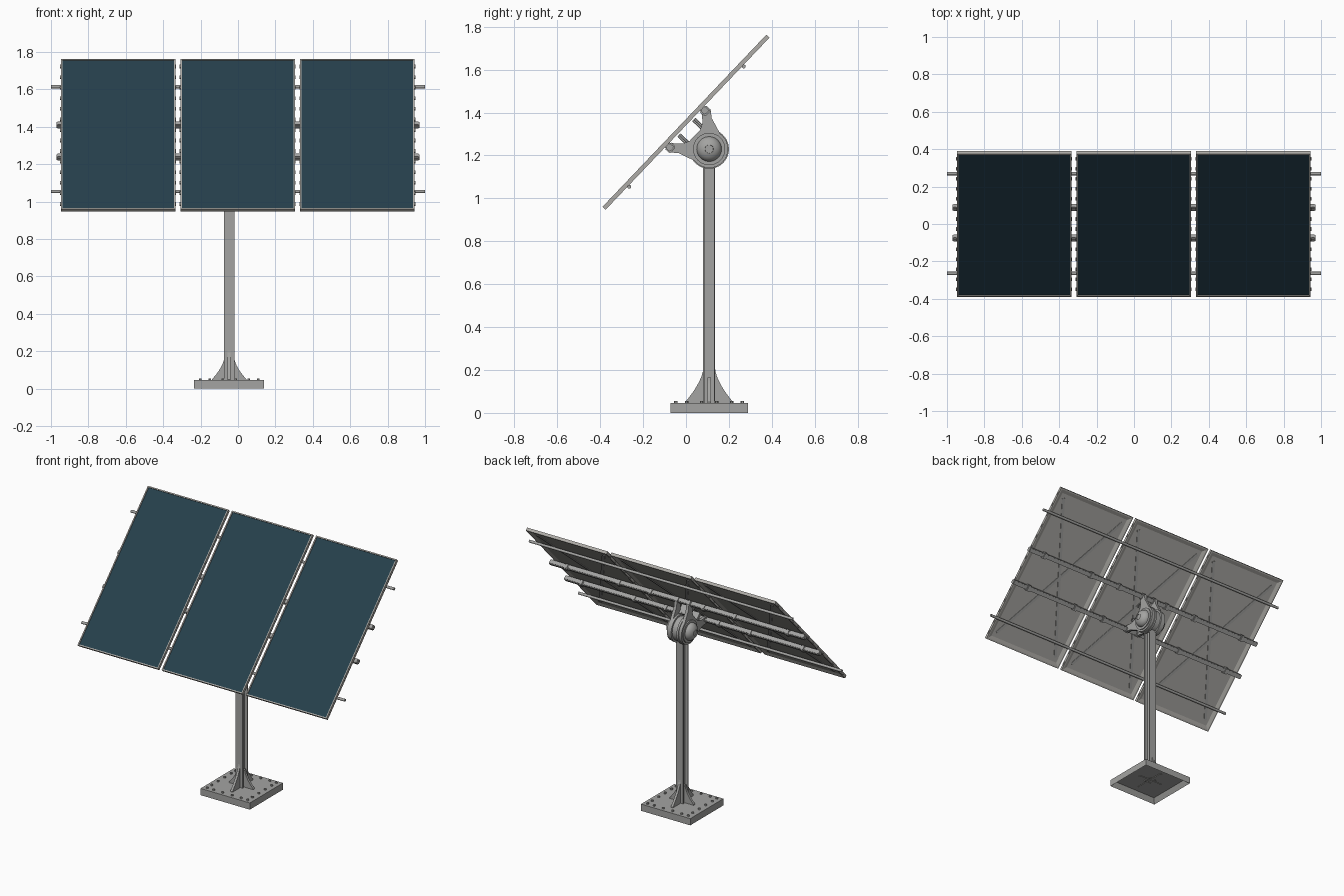
import bpy, bmesh, math
from mathutils import Matrix, Vector

if "Cube" in bpy.data.objects:
    bpy.data.objects.remove(bpy.data.objects["Cube"])

def material(name, rgb):
    m = bpy.data.materials.new(name)
    m.diffuse_color = (*rgb, 1)
    m.use_nodes = True
    m.node_tree.nodes["Principled BSDF"].inputs["Base Color"].default_value = m.diffuse_color
    return m

STEEL = material("grey_steel", (0.37, 0.37, 0.36))
FRAME = material("light_aluminium", (0.42, 0.41, 0.385))
GLASS = material("dark_blue_glass", (0.019, 0.05, 0.071))

T = Matrix.Translation
PX, PY, AXLE_Z = -0.047, 0.108, 1.23            # post centre and axle height
TILT = T((0, 0, 1.355)) @ Matrix.Rotation(math.radians(46.4), 4, 'X')
HEAD = T((PX, PY, AXLE_Z)) @ Matrix.Rotation(math.radians(46.4), 4, 'X')

def finish(name, bm, mats, M=Matrix(), smooth=False):
    bmesh.ops.recalc_face_normals(bm, faces=bm.faces)
    me = bpy.data.meshes.new(name)
    bm.to_mesh(me)
    bm.free()
    ob = bpy.data.objects.new(name, me)
    bpy.context.collection.objects.link(ob)
    for m in mats:
        me.materials.append(m)
    ob.matrix_world = M
    if smooth:
        bpy.ops.object.select_all(action='DESELECT')
        ob.select_set(True)
        bpy.context.view_layer.objects.active = ob
        bpy.ops.object.shade_smooth_by_angle(angle=math.radians(35))
    return ob

def add_box(bm, size, loc=(0, 0, 0), rot=Matrix()):
    return bmesh.ops.create_cube(bm, size=1, matrix=T(loc) @ rot @ Matrix.Diagonal((*size, 1)))

def add_cyl(bm, r, depth, loc, axis='Z', seg=16):
    rot = Matrix.Rotation(math.pi / 2, 4, 'Y') if axis == 'X' else Matrix()
    bmesh.ops.create_cone(bm, cap_ends=True, segments=seg, radius1=r, radius2=r,
                          depth=depth, matrix=T(loc) @ rot)

def add_prism(bm, pts, thick, M):
    """Extrude a 2D outline, centred on its own plane."""
    f = bm.faces.new([bm.verts.new(M @ Vector((x, y, -thick / 2))) for x, y in pts])
    d = M.to_3x3() @ Vector((0, 0, thick))
    ext = bmesh.ops.extrude_face_region(bm, geom=[f], use_keep_orig=True)['geom']
    bmesh.ops.translate(bm, vec=d, verts=[v for v in ext if isinstance(v, bmesh.types.BMVert)])

# --- base plate, hollow underneath ---
bm = bmesh.new()
add_box(bm, (0.374, 0.36, 0.046), (0, 0, 0.023))
bottom = min(bm.faces, key=lambda f: f.calc_center_median().z)
bmesh.ops.inset_region(bm, faces=[bottom], thickness=0.028)
bmesh.ops.translate(bm, vec=(0, 0, 0.034), verts=bottom.verts)
finish("base_plate", bm, [STEEL], T((PX, PY, 0)))

# --- anchor bolts around the edge ---
bm = bmesh.new()
spots = set()
for a in (-0.155, -0.105, -0.035, 0.035, 0.105, 0.155):
    for s in (-0.155, 0.155):
        spots |= {(a, s), (s, a)}
for x, y in spots:
    add_cyl(bm, 0.008, 0.012, (x, y, 0.049), seg=6)
finish("anchor_bolts", bm, [STEEL], T((PX, PY, 0)))

# --- I-beam post ---
h, w, t = 0.028, 0.027, 0.006
half = [(w, -h), (w, -h + t), (0.005, -h + t), (0.005, h - t), (w, h - t), (w, h)]
bm = bmesh.new()
add_prism(bm, half + [(-x, y) for x, y in reversed(half)], 1.13, T((0, 0, 0.595)))
finish("post", bm, [STEEL], T((PX, PY, 0)))

# --- four curved gussets ---
bm = bmesh.new()
UP = Matrix.Rotation(math.pi / 2, 4, 'X')
for k in range(4):
    reach, top = ((0.092, 0.165), (0.112, 0.21))[k % 2]
    inner = 0.004 if k % 2 == 0 else 0.026
    start = 0.027
    curve = [(start + (reach - start) * (1 - s) ** 1.6, 0.05 + (top - 0.05) * s)
             for s in [i / 8 for i in range(9)]]
    pts = [(inner, 0.03), (reach, 0.03)] + curve + [(inner, top)]
    add_prism(bm, pts, 0.016, Matrix.Rotation(k * math.pi / 2, 4, 'Z') @ UP)
finish("post_gussets", bm, [STEEL], T((PX, PY, 0)))

# --- pivot head: stacked drums with domed ends, revolved about the axle ---
side = [(0, 0.08), (0.02, 0.08), (0.02, 0.092), (0.034, 0.092), (0.034, 0.075), (0.062, 0.075), (0.062, 0.058)]
side += [(0.062 + 0.042 * math.sin(a), 0.058 * math.cos(a)) for a in [math.radians(d) for d in range(10, 71, 10)]]
side += [(0.096, 0.019), (0.096, 0.0)]
prof = [(-x, r) for x, r in reversed(side[1:])] + side
bm = bmesh.new()
vs = [bm.verts.new((x, 0, r)) for x, r in prof]
es = [bm.edges.new(p) for p in zip(vs, vs[1:])]
bmesh.ops.spin(bm, geom=vs + es, axis=(1, 0, 0), cent=(0, 0, 0), angle=2 * math.pi, steps=40)
bmesh.ops.remove_doubles(bm, verts=bm.verts, dist=1e-5)
finish("pivot_head", bm, [STEEL], HEAD, True)

# --- saddle plates: round hub with two arms reaching the cross beams ---
arc = [(0.088 * math.cos(a), 0.088 * math.sin(a)) for a in [math.radians(-90 + 11 * i) for i in range(10)]]
arm = arc + [(0.098, 0.045), (0.112, 0.09), (0.138, 0.122), (0.136, 0.142), (0.1, 0.145), (0.084, 0.125),
             (0.066, 0.106), (0.036, 0.092)]
outline = arm + [(-x, y) for x, y in reversed(arm[1:])]
TO_X = Matrix(((0, 0, 1, 0), (1, 0, 0, 0), (0, 1, 0, 0), (0, 0, 0, 1)))
bm = bmesh.new()
for x in (-0.045, 0.045):
    add_prism(bm, outline, 0.02, T((x, 0, 0)) @ TO_X)
finish("saddle_plates", bm, [STEEL], HEAD, True)

# --- ribbed lugs between the arms ---
bm = bmesh.new()
for s in (-1, 1):
    add_box(bm, (0.07, 0.02, 0.07), (0, s * 0.05, 0.112))
    for j in (-1, 0, 1):
        add_box(bm, (0.084, 0.004, 0.06), (0, s * 0.05 + j * 0.009, 0.115))
finish("saddle_lugs", bm, [STEEL], HEAD)

# --- cross beams with collars ---
for name, v in (("upper", 0.1), ("lower", -0.137)):
    bm = bmesh.new()
    add_box(bm, (1.94, 0.03, 0.03), (0, v, -0.026))
    bmesh.ops.bevel(bm, geom=bm.edges[:], offset=0.004, segments=2, affect='EDGES')
    finish(name + "_cross_beam", bm, [STEEL], TILT)
    bm = bmesh.new()
    for x in [c + d for c in (-0.64, 0, 0.64) for d in (-0.2, 0.2)] + [PX - 0.045, PX + 0.045]:
        add_box(bm, (0.032, 0.042, 0.036), (x, v, -0.029))
    bmesh.ops.bevel(bm, geom=bm.edges[:], offset=0.005, segments=2, affect='EDGES')
    finish(name + "_beam_collars", bm, [STEEL], TILT)

# --- thin support rods ---
for name, v in (("upper", 0.374), ("lower", -0.4)):
    bm = bmesh.new()
    add_cyl(bm, 0.009, 2.0, (0, v, -0.016), 'X')
    finish(name + "_support_rod", bm, [STEEL], TILT, True)

# --- three framed panels ---
W, L = 0.612, 1.108
for name, cx in (("left", -0.641), ("middle", -0.002), ("right", 0.638)):
    bm = bmesh.new()
    add_box(bm, (W, L, 0.02))
    bm.normal_update()
    front = max(bm.faces, key=lambda f: f.calc_center_median().z)
    back = min(bm.faces, key=lambda f: f.calc_center_median().z)
    bmesh.ops.inset_region(bm, faces=[front], thickness=0.011)
    bmesh.ops.inset_region(bm, faces=[front], thickness=0.001, depth=-0.004)
    front.material_index = 1
    bmesh.ops.inset_region(bm, faces=[back], thickness=0.014)
    bmesh.ops.inset_region(bm, faces=[back], thickness=0.03, depth=-0.008)
    finish(name + "_panel", bm, [FRAME, GLASS], TILT @ T((cx, 0, 0)))
    # diagonal stiffeners on the back
    bm = bmesh.new()
    ang = math.atan2(L - 0.1, W - 0.1)
    for s in (-1, 1):
        add_box(bm, (math.hypot(L - 0.12, W - 0.12), 0.02, 0.005), (0, 0, -0.003),
                Matrix.Rotation(s * ang, 4, 'Z'))
    finish(name + "_panel_stiffeners", bm, [STEEL], TILT @ T((cx, 0, 0)))
    # small edge clips along the long sides
    bm = bmesh.new()
    for s in (-1, 1):
        for i in range(14):
            add_box(bm, (0.008, 0.02, 0.008), (s * W / 2, (i - 6.5) * 0.078, 0))
    finish(name + "_panel_clips", bm, [FRAME], TILT @ T((cx, 0, 0)))
